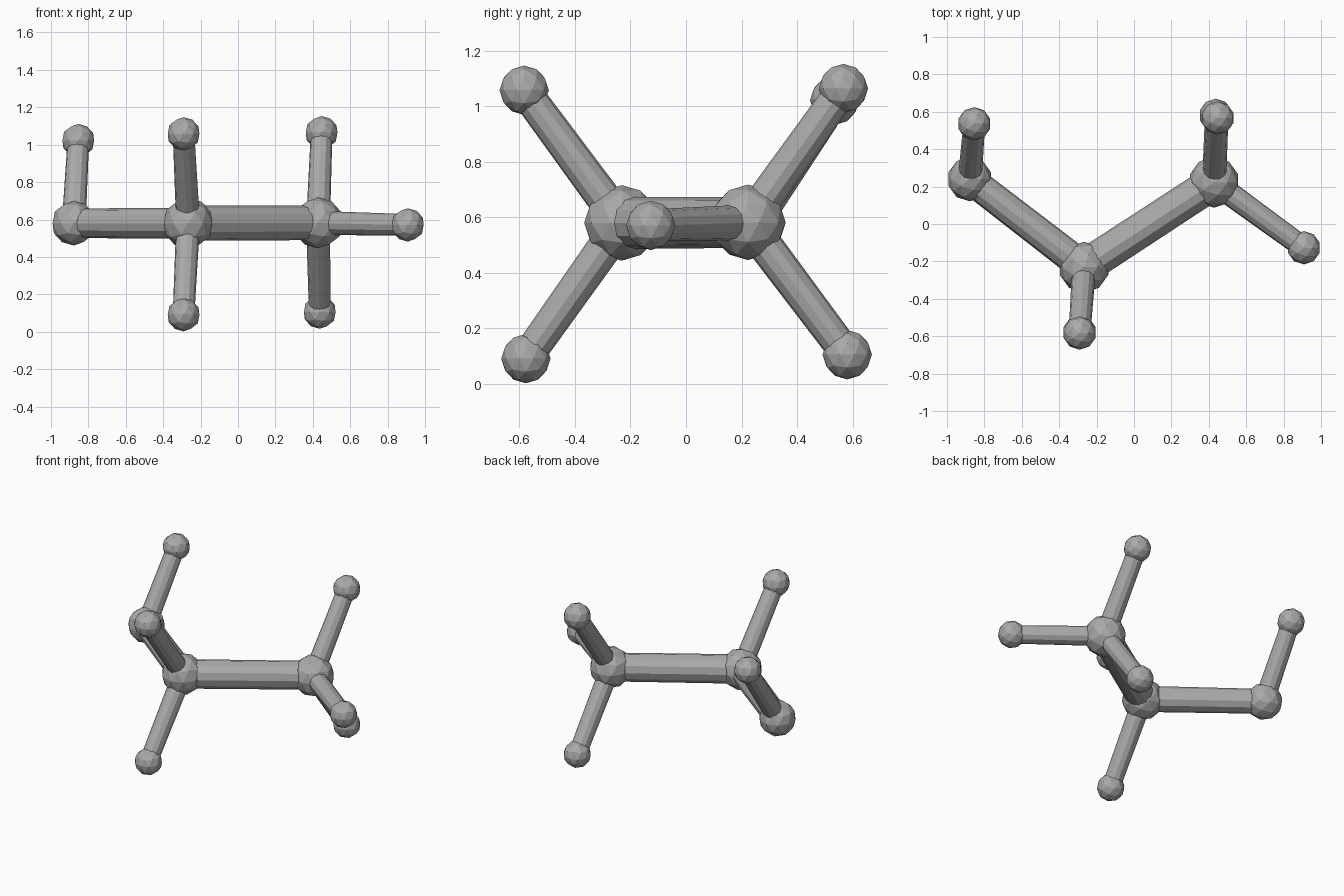
import bpy
from mathutils import Vector

cube = bpy.data.objects.get("Cube")
if cube:
    bpy.data.objects.remove(cube, do_unlink=True)

# Single grey finish
grey = bpy.data.materials.new("neutral_grey")
grey.use_nodes = True
colour = (0.4, 0.4, 0.4, 1)
grey.diffuse_color = colour
grey.node_tree.nodes["Principled BSDF"].inputs["Base Color"].default_value = colour


def finish(name):
    obj = bpy.context.object
    obj.name = name
    obj.data.materials.append(grey)
    return obj


def ball(name, centre, radius):
    bpy.ops.mesh.primitive_ico_sphere_add(subdivisions=2, radius=radius, location=centre)
    return finish(name)


def rod(name, start, end, r_start, r_end):
    start, end = Vector(start), Vector(end)
    axis = end - start
    bpy.ops.mesh.primitive_cone_add(vertices=12, radius1=r_start, radius2=r_end,
                                    depth=axis.length, location=(start + end) / 2,
                                    rotation=axis.to_track_quat("Z", "Y").to_euler())
    return finish(name)


# Large hub balls
hubs = {
    "middle": ((-0.267, -0.231, 0.58), 0.136),
    "left": ((0.428, 0.223, 0.582), 0.136),
    "right": ((-0.878, 0.24, 0.58), 0.119),
}
for name, (centre, radius) in hubs.items():
    ball(name + "_hub_ball", centre, radius)

# Thick rods joining the hubs
rod("main_rod", hubs["middle"][0], hubs["left"][0], 0.094, 0.092)
rod("right_rod", hubs["middle"][0], hubs["right"][0], 0.083, 0.079)

# Thin arms, each ending in a small ball
arms = [
    ("middle", "upper", (-0.291, -0.583, 1.058)),
    ("middle", "lower", (-0.291, -0.577, 0.091)),
    ("left", "upper", (0.447, 0.567, 1.064)),
    ("left", "lower", (0.437, 0.581, 0.105)),
    ("left", "outer", (0.908, -0.127, 0.571)),
    ("right", "upper", (-0.854, 0.536, 1.022)),
]
for hub, place, tip in arms:
    rod(f"{hub}_{place}_arm", hubs[hub][0], tip, 0.064, 0.058)
    ball(f"{hub}_{place}_end_ball", tip, 0.089)
